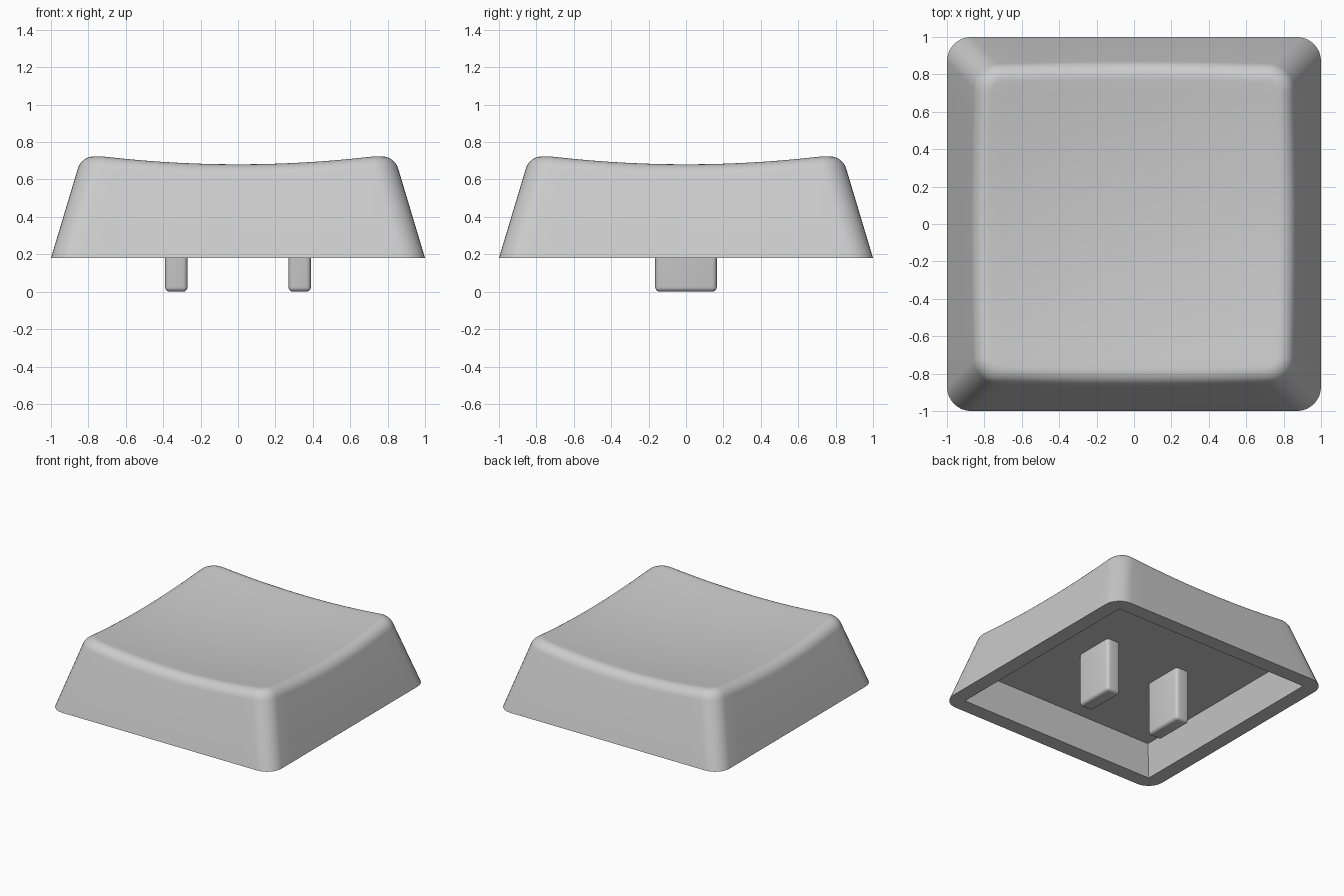
import bpy, bmesh, math

if "Cube" in bpy.data.objects:
    bpy.data.objects.remove(bpy.data.objects["Cube"])

BASE_Z, FLOOR_Z = 0.18, 0.43      # skirt bottom and cavity ceiling
TAPER, CORNER = 0.30, 0.13        # wall slope and corner radius
FILLET = 0.075                    # tangent length of the rounded top edge

grey = bpy.data.materials.new("light_grey")
grey.diffuse_color = (0.6, 0.6, 0.6, 1)
grey.use_nodes = True
grey.node_tree.nodes["Principled BSDF"].inputs["Base Color"].default_value = grey.diffuse_color


def finish(bm, name):
    bmesh.ops.recalc_face_normals(bm, faces=bm.faces)
    mesh = bpy.data.meshes.new(name)
    bm.to_mesh(mesh)
    bm.free()
    mesh.materials.append(grey)
    obj = bpy.data.objects.new(name, mesh)
    bpy.context.collection.objects.link(obj)
    bpy.ops.object.select_all(action='DESELECT')
    obj.select_set(True)
    bpy.context.view_layer.objects.active = obj
    bpy.ops.object.shade_smooth_by_angle(angle=math.radians(30))
    return obj


# Rounded-square outline: core position plus outward normal for each point
outline = []
for q in range(4):
    a0 = q * math.pi / 2
    sx, sy = [(1, 1), (-1, 1), (-1, -1), (1, -1)][q]
    ex, ey = [(-1, 1), (-1, -1), (1, -1), (1, 1)][q]
    for j in range(9):
        a = a0 + j / 8 * math.pi / 2
        outline.append((sx, sy, math.cos(a), math.sin(a)))
    for j in range(1, 14):
        t = j / 14
        a = a0 + math.pi / 2
        outline.append((sx + (ex - sx) * t, sy + (ey - sy) * t, math.cos(a), math.sin(a)))


def place(p, half, radius):
    return (p[0] * (half - radius) + p[2] * radius, p[1] * (half - radius) + p[3] * radius)


def wall_half(z):
    return 1 - TAPER * (z - BASE_Z)


def dish(x, y):
    return 0.63 + 0.084 * (x * x + y * y)


def wall_point(p, z):
    return (*place(p, wall_half(z), CORNER), z)


def edge_arc(p, steps=8):
    """Rounded edge between the sloped wall and the dished top."""
    z = 0.7
    for _ in range(8):
        z = dish(*place(p, wall_half(z), CORNER))
    apex = wall_point(p, z)
    low = wall_point(p, z - FILLET * 0.96)
    x, y = place(p, wall_half(z) - FILLET, CORNER - FILLET)
    high = (x, y, dish(x, y))
    arc = []
    for i in range(steps + 1):
        t = i / steps
        w = ((1 - t) ** 2, 2 * t * (1 - t) * 0.8, t * t)
        arc.append(tuple(sum(k * v for k, v in zip(w, c)) / sum(w) for c in zip(low, apex, high)))
    return arc


# Cap: cavity, rim, sloped walls, rounded edge and dished top as stacked rings
rings = [[(*place(p, 0.83, 0), FLOOR_Z) for p in outline],
         [(*place(p, 0.88, 0), BASE_Z) for p in outline],
         [wall_point(p, BASE_Z) for p in outline]]
arcs = [edge_arc(p) for p in outline]
rings += [list(r) for r in zip(*arcs)]
for i in range(11, -1, -1):
    s = i / 12
    rings.append([(x * s, y * s, dish(x * s, y * s)) for x, y, _ in rings[11]])

bm = bmesh.new()
loops = [[bm.verts.new(c) for c in r] for r in rings]
n = len(outline)
for a, b in zip(loops, loops[1:]):
    for i in range(n):
        j = (i + 1) % n
        bm.faces.new((a[i], a[j], b[j], b[i]))
bm.faces.new(loops[0])
bmesh.ops.remove_doubles(bm, verts=bm.verts, dist=1e-5)
finish(bm, "key_cap_shell")

# Two rounded clip legs under the cap
for side, name in ((-1, "left_leg"), (1, "right_leg")):
    bm = bmesh.new()
    bmesh.ops.create_cube(bm, size=1)
    for v in bm.verts:
        v.co = (v.co.x * 0.12 + side * 0.33, v.co.y * 0.33, (v.co.z + 0.5) * 0.46)
    edges = [e for e in bm.edges if min(v.co.z for v in e.verts) < 0.01]
    bmesh.ops.bevel(bm, geom=edges, offset=0.025, segments=4, profile=0.5, affect='EDGES')
    finish(bm, name)
